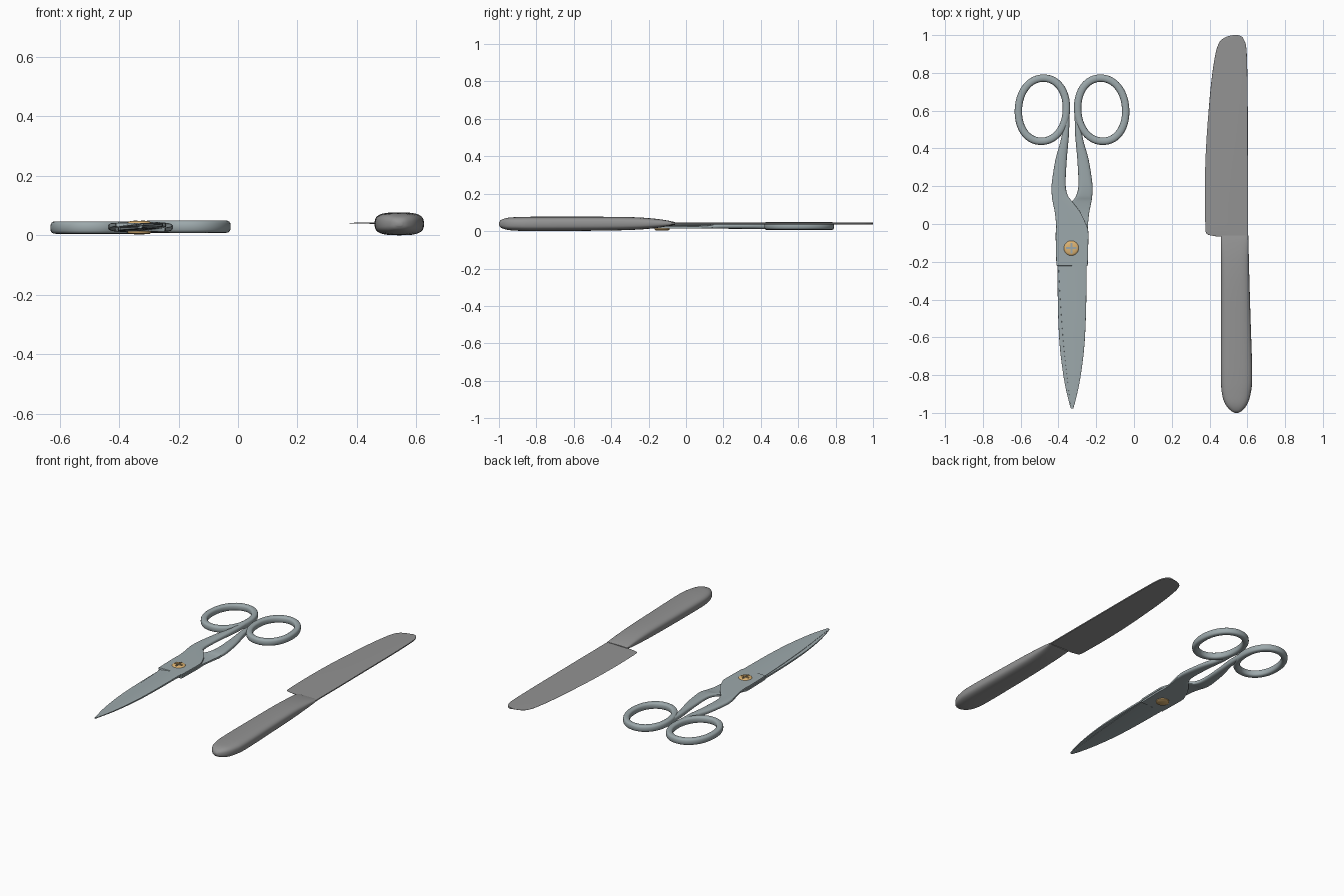
import bpy, bmesh, math
from mathutils import Vector

if "Cube" in bpy.data.objects:
    bpy.data.objects.remove(bpy.data.objects["Cube"])

CX, ZM = -0.328, 0.0275          # scissor pivot axis


def material(name, rgb):
    m = bpy.data.materials.new(name)
    m.diffuse_color = (*rgb, 1)
    m.use_nodes = True
    m.node_tree.nodes["Principled BSDF"].inputs["Base Color"].default_value = m.diffuse_color
    return m


steel = material("blue_steel", (0.335, 0.395, 0.41))
brass = material("brass", (0.72, 0.45, 0.17))
dark_grey = material("dark_grey", (0.29, 0.29, 0.29))


def spow(v, e):
    return math.copysign(abs(v) ** e, v)


def smooth(rows, n=4):
    """Catmull-Rom through the stations."""
    rows = [Vector(r) for r in rows]
    out = []
    for i in range(len(rows) - 1):
        a, b = rows[i], rows[i + 1]
        m0 = (b - rows[max(i - 1, 0)]) / 2
        m1 = (rows[min(i + 2, len(rows) - 1)] - a) / 2
        for k in range(n):
            t = k / n
            out.append(a * (2*t**3 - 3*t*t + 1) + m0 * (t**3 - 2*t*t + t)
                       + b * (3*t*t - 2*t**3) + m1 * (t**3 - t*t))
    return out + [rows[-1]]


def section(y, xl, xr, zb, zt, n, k=1, flat=False, bevel=1.0, sides=24):
    """Rounded section across y; k thins the left edge over the bevel's share of the width."""
    anchor = zb if flat else (zb + zt) / 2
    pts = []
    for i in range(sides):
        a = 2 * math.pi * i / sides
        x, z = spow(math.cos(a), 2 / n), spow(math.sin(a), 2 / n)
        f = min(1, k + (1 - k) * (x + 1) / 2 / bevel)
        zz = (zb + zt) / 2 + z * (zt - zb) / 2
        pts.append((xl + (x + 1) / 2 * (xr - xl), y, anchor + (zz - anchor) * f))
    return pts


def finish(name, bm, mat, angle=35):
    bmesh.ops.recalc_face_normals(bm, faces=bm.faces)
    me = bpy.data.meshes.new(name)
    bm.to_mesh(me)
    bm.free()
    ob = bpy.data.objects.new(name, me)
    bpy.context.collection.objects.link(ob)
    me.materials.append(mat)
    bpy.ops.object.select_all(action='DESELECT')
    ob.select_set(True)
    bpy.context.view_layer.objects.active = ob
    bpy.ops.object.shade_smooth_by_angle(angle=math.radians(angle))
    return ob


def loft(name, loops, mat, closed=False, angle=35):
    bm = bmesh.new()
    vs = [[bm.verts.new(p) for p in l] for l in loops]
    n, cnt = len(vs[0]), len(vs)
    for i in range(cnt if closed else cnt - 1):
        a, b = vs[i], vs[(i + 1) % cnt]
        for j in range(n):
            bm.faces.new((a[j], a[(j + 1) % n], b[(j + 1) % n], b[j]))
    if not closed:
        bm.faces.new(vs[0])
        bm.faces.new(vs[-1])
    return finish(name, bm, mat, angle)


# Scissor half: shank and pivot plate, then blade (y, left, right, bottom, top, roundness)
shank = smooth([
    (0.62, -0.043, -0.014, 0.012, 0.042, 2.5), (0.50, -0.050, -0.015, 0.010, 0.044, 2.5),
    (0.43, -0.063, -0.020, 0.010, 0.044, 2.5), (0.34, -0.088, -0.028, 0.011, 0.043, 2.5),
    (0.21, -0.108, -0.034, 0.013, 0.042, 3), (0.15, -0.107, -0.022, 0.017, 0.042, 4),
    (0.12, -0.103, 0.000, 0.023, 0.042, 6), (0.06, -0.091, 0.045, 0.0275, 0.042, 9),
    (-0.01, -0.084, 0.078, 0.0275, 0.042, 10), (-0.04, -0.086, 0.086, 0.0275, 0.042, 10),
    (-0.10, -0.086, 0.086, 0.0275, 0.042, 10), (-0.22, -0.083, 0.083, 0.0275, 0.042, 10)])
blade = smooth([
    (-0.223, -0.072, 0.077, 0.0275, 0.042, 9), (-0.36, -0.065, 0.076, 0.0275, 0.041, 9),
    (-0.50, -0.056, 0.073, 0.0275, 0.040, 9), (-0.66, -0.043, 0.064, 0.0275, 0.038, 9),
    (-0.82, -0.025, 0.043, 0.0275, 0.036, 9), (-0.92, -0.013, 0.022, 0.0275, 0.034, 9),
    (-0.978, -0.006, 0.006, 0.0275, 0.032, 9)])
half = ([section(*r) for r in shank]
        + [section(*r, k=0.3, flat=True, bevel=0.5) for r in blade])

# Finger ring: slightly leaning ellipse with a rounded band
ring = []
for i in range(64):
    a = 2 * math.pi * i / 64
    loop = []
    for j in range(16):
        b = 2 * math.pi * j / 16
        w = 0.0195 * spow(math.cos(b), 2 / 2.8)
        y = (0.167 + w) * spow(math.sin(a), 2 / 2.1)
        x = -0.157 + (0.127 + w) * spow(math.cos(a), 2 / 2.1) + 0.035 * y
        loop.append((x, 0.605 + y, 0.026 + 0.021 * spow(math.sin(b), 2 / 2.8)))
    ring.append(loop)

# The second half is the first one turned over about the pivot's long axis
for side, s in (("upper", 1), ("lower", -1)):
    def place(loops):
        return [[(CX + s * x, y, ZM + s * (z - ZM)) for x, y, z in l] for l in loops]
    loft(side + "_scissor_blade", place(half), steel)
    loft(side + "_finger_ring", place(ring), steel, closed=True)

# Pivot screw: turned domed profile with a cross slot cut in the head
profile = [(0.001, 0.0495), (0.020, 0.049), (0.030, 0.0475), (0.037, 0.045), (0.040, 0.041),
           (0.040, 0.008), (0.034, 0.004), (0.001, 0.003)]
screw = loft("pivot_screw", [[(CX - 0.004 + r * math.cos(i * math.pi / 20),
                               -0.128 + r * math.sin(i * math.pi / 20), z)
                              for i in range(40)] for r, z in profile], brass)
for dx, dy in ((0.054, 0.011), (0.011, 0.054)):
    bpy.ops.mesh.primitive_cube_add(size=1, location=(CX - 0.004, -0.128, 0.052))
    cutter = bpy.context.object
    cutter.name = "slot_cutter"
    cutter.scale = (dx, dy, 0.024)
    cutter.hide_render = True
    mod = screw.modifiers.new("slot", 'BOOLEAN')
    mod.operation = 'DIFFERENCE'
    mod.object = cutter
    bpy.context.view_layer.objects.active = screw
    bpy.ops.object.modifier_apply(modifier=mod.name)
    bpy.data.objects.remove(cutter)

# Knife blade: thin wedge, thick at the spine on the right
outline = smooth([
    (-0.066, 0.440, 0.604), (-0.058, 0.395, 0.604), (-0.045, 0.381, 0.604),
    (-0.03, 0.379, 0.604), (0.02, 0.377, 0.604), (0.18, 0.375, 0.604), (0.40, 0.381, 0.603),
    (0.66, 0.400, 0.602), (0.80, 0.415, 0.600), (0.90, 0.431, 0.597), (0.95, 0.446, 0.592),
    (0.975, 0.463, 0.582), (0.992, 0.492, 0.571), (1.0, 0.525, 0.552)])
loft("knife_blade", [section(y, l, r, 0.036, 0.046, 8, k=0.2) for y, l, r in outline], dark_grey)

# Knife handle: rounded grip thinning into the blade
grip = smooth([
    (-1.0, 0.534, 0.552, 0.032, 0.046, 2.5), (-0.988, 0.512, 0.573, 0.018, 0.060, 2.6),
    (-0.955, 0.484, 0.599, 0.007, 0.071, 2.8), (-0.90, 0.466, 0.617, 0.002, 0.075, 2.9),
    (-0.80, 0.460, 0.626, 0.000, 0.077, 3), (-0.50, 0.460, 0.617, 0.002, 0.077, 3),
    (-0.30, 0.461, 0.611, 0.006, 0.075, 3), (-0.18, 0.461, 0.608, 0.014, 0.068, 3),
    (-0.10, 0.461, 0.606, 0.026, 0.057, 3.5), (-0.06, 0.461, 0.605, 0.034, 0.048, 4)])
loft("knife_handle", [section(*r, sides=32) for r in grip], dark_grey)
